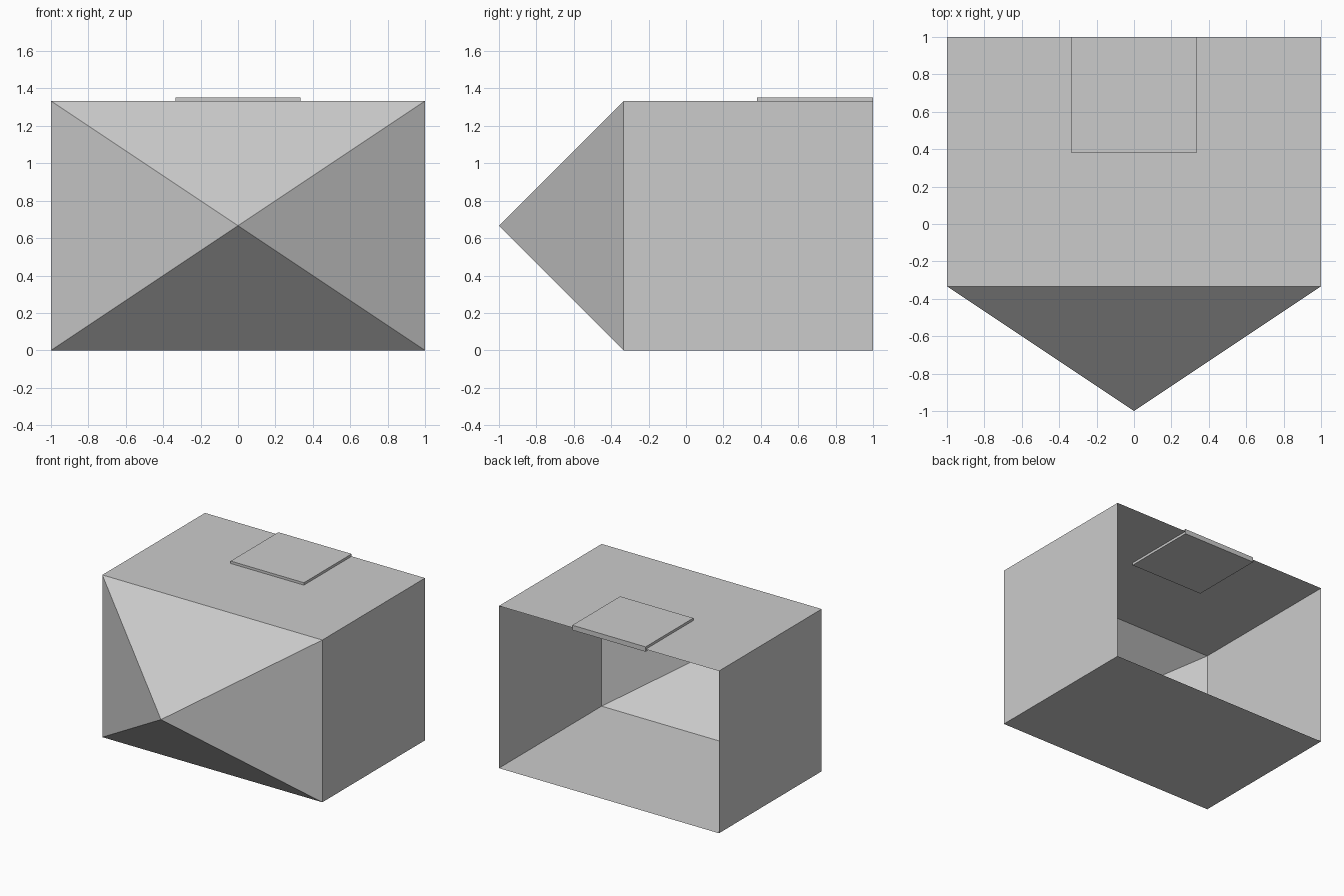
import bpy
import bmesh

cube = bpy.data.objects.get("Cube")
if cube:
    bpy.data.objects.remove(cube, do_unlink=True)

HALF_W, FRONT, BACK, HEIGHT, TIP = 1.0, -0.333, 1.0, 1.333, -1.0

grey = bpy.data.materials.new("light grey")
grey.use_nodes = True
colour = (0.6, 0.6, 0.6, 1)
grey.diffuse_color = colour
grey.node_tree.nodes["Principled BSDF"].inputs["Base Color"].default_value = colour


def box(name, low, high):
    """Return an object and its bmesh, holding a box between two corners."""
    bm = bmesh.new()
    bmesh.ops.create_cube(bm, size=1)
    for v in bm.verts:
        v.co = [h if c > 0 else l for c, l, h in zip(v.co, low, high)]
    mesh = bpy.data.meshes.new(name)
    mesh.materials.append(grey)
    obj = bpy.data.objects.new(name, mesh)
    bpy.context.collection.objects.link(obj)
    return obj, bm


def finish(obj, bm):
    bm.to_mesh(obj.data)
    bm.free()


# Hollow shell: open at the back, front wall drawn out to a point
shell, bm = box("shell", (-HALF_W, FRONT, 0), (HALF_W, BACK, HEIGHT))
bm.normal_update()
back = [f for f in bm.faces if f.normal.y > 0.9]
front = [f for f in bm.faces if f.normal.y < -0.9]
bmesh.ops.delete(bm, geom=back, context='FACES_ONLY')
tip = bmesh.ops.poke(bm, faces=front)["verts"][0]
tip.co = (0, TIP, HEIGHT / 2)
finish(shell, bm)

# Thin plate set halfway into the roof, flush with the back edge
plate, bm = box("roof_plate", (-0.333, 0.38, HEIGHT - 0.02), (0.333, BACK, HEIGHT + 0.02))
finish(plate, bm)
